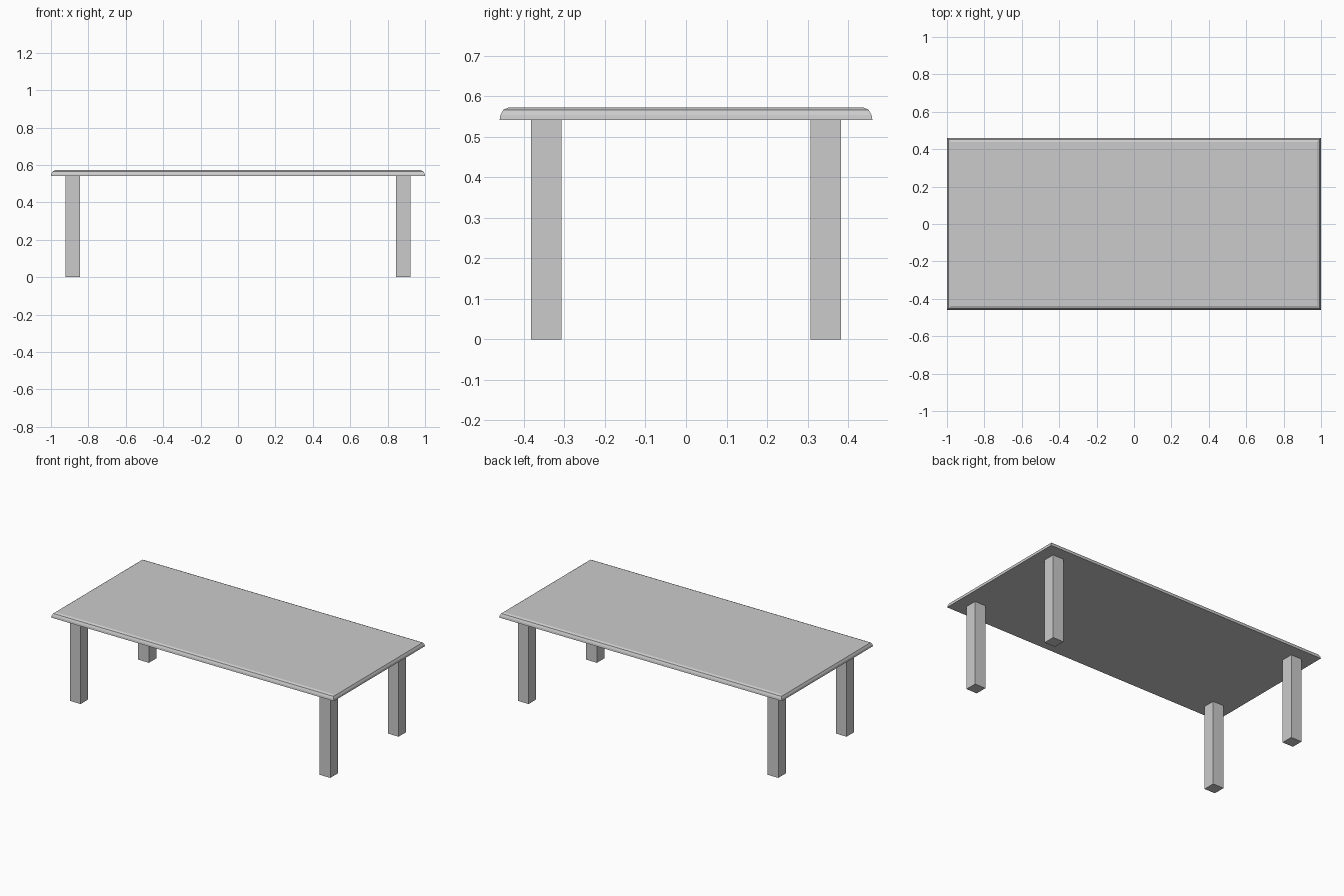
import bpy
import bmesh

cube = bpy.data.objects.get("Cube")
if cube:
    bpy.data.objects.remove(cube, do_unlink=True)

GREY = (0.6, 0.6, 0.6, 1.0)
grey = bpy.data.materials.new("light_grey")
grey.use_nodes = True
grey.diffuse_color = GREY
grey.node_tree.nodes["Principled BSDF"].inputs["Base Color"].default_value = GREY


def stacked_rectangles(name, levels, centre=(0, 0)):
    """Solid lofted through (half width, half depth, height) rectangles."""
    bm = bmesh.new()
    cx, cy = centre
    rings = [[bm.verts.new((cx + sx * hx, cy + sy * hy, z))
              for sx, sy in ((-1, -1), (1, -1), (1, 1), (-1, 1))]
             for hx, hy, z in levels]
    bm.faces.new(rings[0][::-1])
    bm.faces.new(rings[-1])
    for low, high in zip(rings, rings[1:]):
        for i in range(4):
            j = (i + 1) % 4
            bm.faces.new((low[i], low[j], high[j], high[i]))
    mesh = bpy.data.meshes.new(name)
    bm.to_mesh(mesh)
    bm.free()
    mesh.materials.append(grey)
    obj = bpy.data.objects.new(name, mesh)
    bpy.context.collection.objects.link(obj)
    return obj


# Tabletop: square corners, upper edge eased in a few flat steps
HALF_X, HALF_Y, UNDERSIDE = 1.0, 0.46, 0.541
edge_profile = [(0, 0), (0.002, 0.012), (0.009, 0.025), (0.022, 0.031)]
stacked_rectangles("tabletop", [(HALF_X - inset, HALF_Y - inset, UNDERSIDE + rise)
                                for inset, rise in edge_profile])

# Four square legs
LEG = 0.038
for side, sx in (("left", 1), ("right", -1)):
    for end, sy in (("front", -1), ("back", 1)):
        stacked_rectangles(f"{end}_{side}_leg",
                           [(LEG, LEG, 0), (LEG, LEG, UNDERSIDE)],
                           (sx * 0.883, sy * 0.345))
